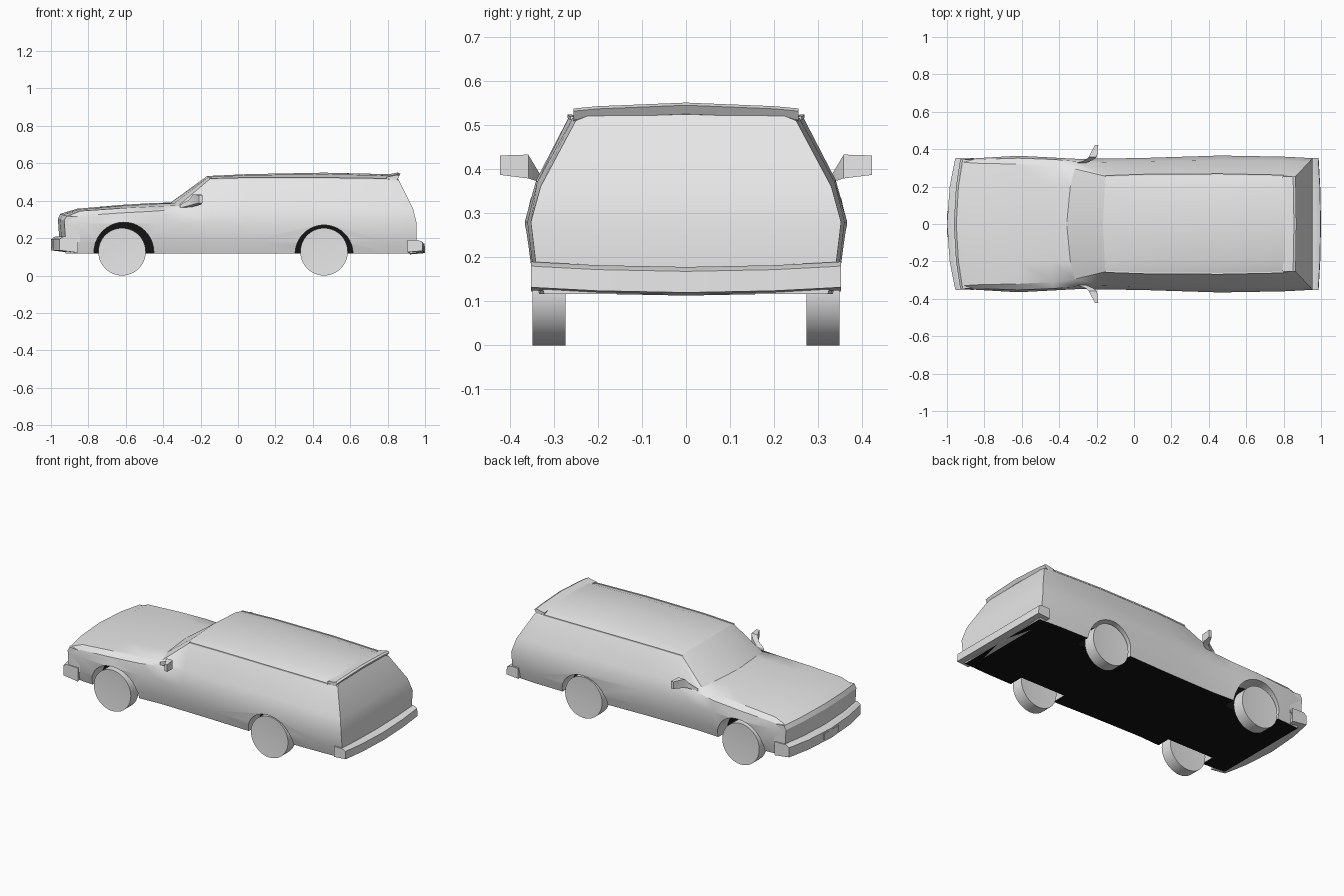
import bpy, bmesh, math
from mathutils import Matrix, Vector

if "Cube" in bpy.data.objects:
    bpy.data.objects.remove(bpy.data.objects["Cube"], do_unlink=True)


def make_material(name, value):
    mat = bpy.data.materials.new(name)
    mat.use_nodes = True
    colour = (value, value, value, 1)
    mat.diffuse_color = colour
    mat.node_tree.nodes["Principled BSDF"].inputs["Base Color"].default_value = colour
    return mat


MATERIALS = [make_material("light grey", 0.8), make_material("underbody black", 0.006)]


def finish(name, bm):
    """Turn a bmesh into a linked object that carries both materials."""
    bmesh.ops.recalc_face_normals(bm, faces=bm.faces)
    mesh = bpy.data.meshes.new(name)
    bm.to_mesh(mesh)
    bm.free()
    for mat in MATERIALS:
        mesh.materials.append(mat)
    obj = bpy.data.objects.new(name, mesh)
    bpy.context.collection.objects.link(obj)
    return obj


def smooth(obj, degrees=28):
    bpy.ops.object.select_all(action="DESELECT")
    obj.select_set(True)
    bpy.context.view_layer.objects.active = obj
    bpy.ops.object.shade_smooth_by_angle(angle=math.radians(degrees))


def loft(name, rings, dark_floor=False):
    """Skin a row of equal rings and close both ends with strips."""
    bm = bmesh.new()
    rows = [[bm.verts.new(p) for p in ring] for ring in rings]
    n = len(rows[0])
    for a, b in zip(rows, rows[1:]):
        for i in range(n):
            j = (i + 1) % n
            bm.faces.new((a[i], a[j], b[j], b[i]))
    for row in (rows[0], rows[-1]):
        for k in range(n // 2):
            corners = list(dict.fromkeys((k, k + 1, n - 2 - k, n - 1 - k)))
            if len(corners) > 2:
                bm.faces.new([row[c] for c in corners])
    bmesh.ops.recalc_face_normals(bm, faces=bm.faces)
    if dark_floor:
        for face in bm.faces:
            if face.normal.z < -0.9:
                face.material_index = 1
    return finish(name, bm)


def cross_strip(name, profile, stations, bow=0, lift=0):
    """Run an x-z profile across the car, bowed back and lifted at its ends."""
    ys = [-y for y in reversed(stations)] + [0] + list(stations)
    rings = [[(x + bow * (y / 0.35) ** 2, y, z + lift * (y / 0.35) ** 2)
              for x, z in profile] for y in ys]
    obj = loft(name, rings)
    smooth(obj)
    return obj


# Body stations from nose to tail: x, bow, width, belt y z, edge y z, crown z, top z
STATIONS = [
    (-.95, .035, .345, .343, .30, .33, .315, .325, .33),
    (-.86, .02, .352, .345, .32, .325, .345, .352, .357),
    (-.62, 0, .365, .352, .335, .32, .36, .373, .378),
    (-.45, .02, .355, .345, .345, .31, .37, .383, .388),
    (-.36, .06, .348, .335, .36, .295, .375, .387, .39),
    (-.165, .025, .35, .33, .375, .255, .515, .527, .532),
    (.05, 0, .353, .335, .375, .262, .52, .537, .542),
    (.46, 0, .366, .34, .375, .265, .52, .542, .55),
    (.8, 0, .36, .338, .37, .258, .515, .535, .542),
    (.955, 0, .352, .33, .36, .25, .51, .53, .535),
]


def body_ring(x, bow, w, by, bz, ey, ez, iz, tz):
    half = [(w - .03, .117), (w - .012, .18), (w, .28), (by, bz), (ey, ez), (.2, iz)]
    outline = half + [(0, tz)] + [(-y, z) for y, z in reversed(half)]
    ring = []
    for y, z in outline:
        px = x + bow * (y / .35) ** 2
        # The tailgate leans forward above the waist
        ring.append((min(px, .945 - (z - .34) * .5) if z > .34 else px, y, z))
    return ring


body = loft("body", [body_ring(*s) for s in STATIONS], dark_floor=True)

# Wheel arches, with painted lips and black inner walls
bm = bmesh.new()
for x, z, radius in ((-.61, .125, .16), (.46, .115, .155)):
    for side in (-1, 1):
        place = Matrix.Translation((x, side * .36, z)) @ Matrix.Rotation(math.pi / 2, 4, "X")
        bmesh.ops.create_cone(bm, cap_ends=True, segments=40, radius1=radius,
                              radius2=radius, depth=.24, matrix=place)
bm.normal_update()
for face in bm.faces:
    if abs(face.normal.y) > .9:
        face.material_index = 1
cutter = finish("arch_cutter", bm)
cutter.hide_render = True
cut = body.modifiers.new("arches", "BOOLEAN")
cut.operation = "DIFFERENCE"
cut.solver = "EXACT"
cut.object = cutter
bpy.ops.object.select_all(action="DESELECT")
body.select_set(True)
bpy.context.view_layer.objects.active = body
bpy.ops.object.modifier_apply(modifier=cut.name)
bpy.data.objects.remove(cutter, do_unlink=True)
smooth(body)

# Wheels with slightly dished faces
for end, x in (("front", -.62), ("rear", .46)):
    for label, side in (("left", 1), ("right", -1)):
        bm = bmesh.new()
        bmesh.ops.create_cone(bm, cap_ends=True, cap_tris=True, segments=40, radius1=.127,
                              radius2=.127, depth=.074,
                              matrix=Matrix.Rotation(math.pi / 2, 4, "X"))
        for v in bm.verts:
            if math.hypot(v.co.x, v.co.z) < .01:
                v.co.y *= .8
        wheel = finish(f"{end}_{label}_wheel", bm)
        wheel.location = (x, side * .311, .127)
        smooth(wheel)

# Nose panel, bumpers and tail spoiler
cross_strip("grille_panel",
            [(-.95, .33), (-.963, .305), (-.955, .19), (-.88, .19), (-.88, .325)],
            (.2, .345), bow=.035, lift=-.012)
cross_strip("front_bumper",
            [(-1, .135), (-1, .195), (-.978, .208), (-.9, .205), (-.9, .122)],
            (.2, .33, .352), bow=.045)
cross_strip("rear_bumper",
            [(1, .12), (.998, .168), (.975, .178), (.92, .178), (.92, .113)],
            (.2, .33, .352), bow=-.013, lift=.012)
cross_strip("tail_spoiler",
            [(.8, .54), (.855, .551), (.868, .545), (.855, .525), (.8, .512)],
            (.2, .255), bow=-.01, lift=-.025)
cross_strip("front_plate", [(-1, .15), (-1, .185), (-.994, .185), (-.994, .15)], (.07,))

# Drip rails along the roof edges and door mirrors
MIRROR = [(-.285, .325, .37, .025, .008), (-.24, .342, .39, .02, .016),
          (-.22, .358, .406, .022, .027), (-.2, .422, .409, .009, .022)]
for label, side in (("left", 1), ("right", -1)):
    t = .004
    rings = [[(s[0] + s[1] * .5, side * (s[5] + dy), s[6] + dz)
              for dy, dz in ((-t, -t), (t, -t), (t, t), (-t, t))] for s in STATIONS[5:9]]
    loft(f"{label}_drip_rail", rings)
    rings = [[(x + dx * hx, side * y, z + dz * hz)
              for dx, dz in ((-1, -1), (1, -1), (1, 1), (-1, 1))] for x, y, z, hx, hz in MIRROR]
    smooth(loft(f"{label}_mirror", rings))
